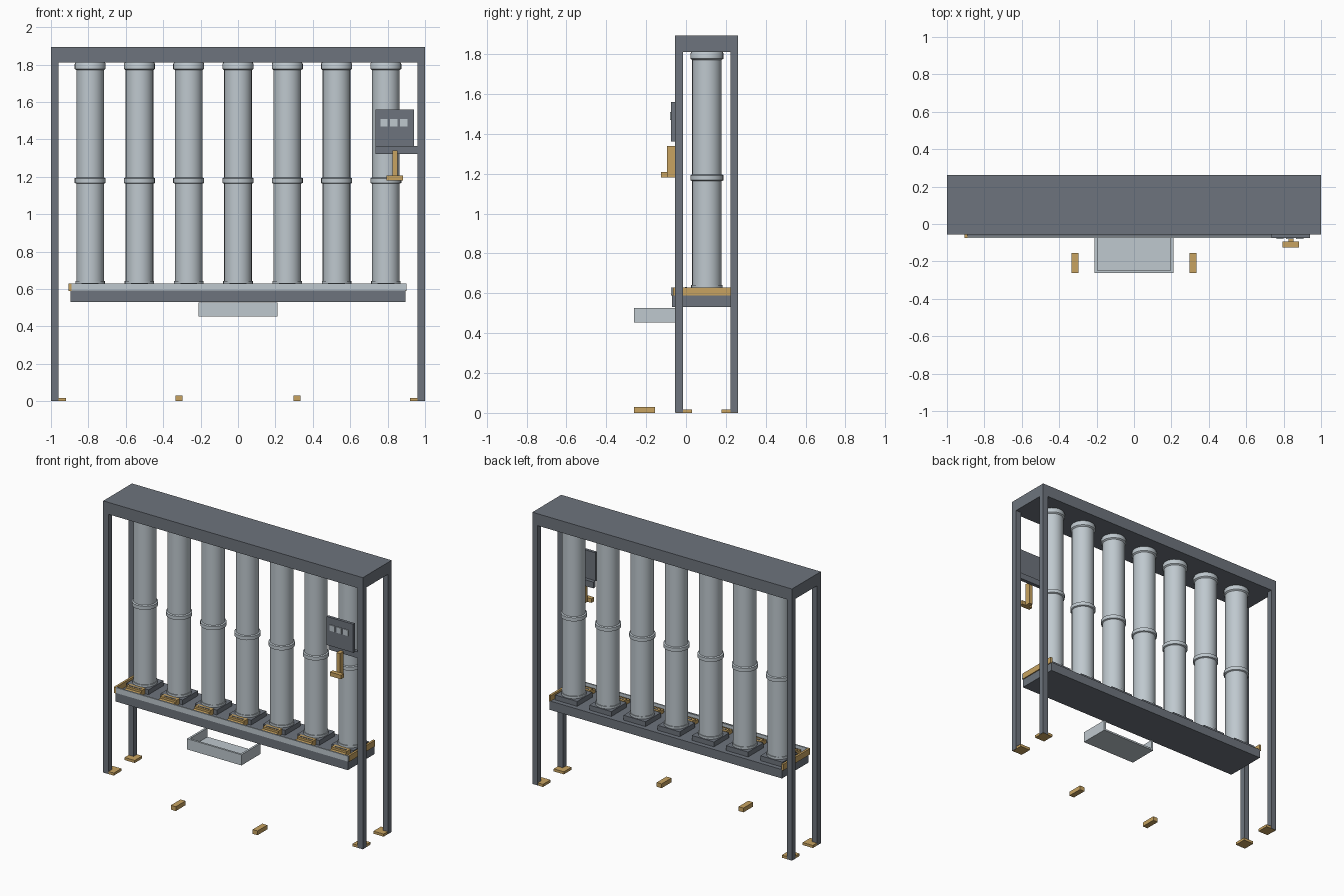
import bpy, bmesh, math
from mathutils import Vector

if "Cube" in bpy.data.objects:
    bpy.data.objects.remove(bpy.data.objects["Cube"])


def material(name, rgb):
    m = bpy.data.materials.new(name)
    m.diffuse_color = (*rgb, 1.0)
    m.use_nodes = True
    m.node_tree.nodes["Principled BSDF"].inputs["Base Color"].default_value = m.diffuse_color
    return m


DARK = material("slate_grey", (0.155, 0.175, 0.205))
LIGHT = material("pale_grey", (0.52, 0.58, 0.62))
BRASS = material("brass", (0.58, 0.37, 0.12))


def finish(name, bm, mat):
    mesh = bpy.data.meshes.new(name)
    bmesh.ops.recalc_face_normals(bm, faces=bm.faces)
    bm.to_mesh(mesh)
    bm.free()
    mesh.materials.append(mat)
    ob = bpy.data.objects.new(name, mesh)
    bpy.context.collection.objects.link(ob)
    return ob


def boxes(name, mat, *spans):
    """One object from boxes given as (x0, x1, y0, y1, z0, z1)."""
    bm = bmesh.new()
    for x0, x1, y0, y1, z0, z1 in spans:
        vs = bmesh.ops.create_cube(bm, size=1.0)["verts"]
        bmesh.ops.scale(bm, vec=Vector((x1 - x0, y1 - y0, z1 - z0)), verts=vs)
        bmesh.ops.translate(bm, verts=vs, vec=Vector(
            ((x0 + x1) / 2, (y0 + y1) / 2, (z0 + z1) / 2)))
    return finish(name, bm, mat)


def lathe(name, mat, profile, x, y, sides=24):
    """Solid of revolution about a vertical axis, smooth around its girth."""
    bm = bmesh.new()
    rings = []
    for r, z in profile:
        rings.append([bm.verts.new((x + r * math.cos(math.tau * i / sides),
                                    y + r * math.sin(math.tau * i / sides), z))
                      for i in range(sides)])
    for a, b in zip(rings, rings[1:]):
        for i in range(sides):
            j = (i + 1) % sides
            bm.faces.new((a[i], a[j], b[j], b[i]))
    bm.faces.new(rings[0])
    bm.faces.new(rings[-1])
    ob = finish(name, bm, mat)
    bpy.ops.object.select_all(action='DESELECT')
    ob.select_set(True)
    bpy.context.view_layer.objects.active = ob
    bpy.ops.object.shade_smooth_by_angle(angle=math.radians(30))
    return ob


FRONT, BACK = -0.055, 0.262

# Frame: top beam, four posts and their foot pads
boxes("top_beam", DARK, (-1, 1, FRONT, BACK, 1.81, 1.893))
for side, sx in (("left", -1), ("right", 1)):
    for end, y0, pad0 in (("front", FRONT, FRONT + 0.002),
                          ("back", BACK - 0.04, BACK - 0.085)):
        xs = sorted((sx, sx * 0.96))
        boxes(f"{side}_{end}_post", DARK, (*xs, y0, y0 + 0.04, 0.001, 1.81))
        ps = sorted((sx * 0.998, sx * 0.92))
        boxes(f"{side}_{end}_foot_pad", BRASS, (*ps, pad0, pad0 + 0.083, 0, 0.018))

# Shelf under the tubes with front rail and end plates
boxes("shelf", DARK, (-0.895, 0.895, -0.07, 0.222, 0.53, 0.592))
boxes("front_rail", LIGHT, (-0.89, 0.9, -0.074, -0.064, 0.592, 0.63))
boxes("left_end_plate", BRASS, (-0.905, -0.89, -0.074, 0.222, 0.588, 0.63))
boxes("right_end_plate", BRASS, (0.887, 0.902, -0.063, 0.222, 0.588, 0.63))

# Seven dispensing tubes, each with collars, a socket and a slide gate
TUBE_Y = 0.105
R, C = 0.074, 0.083
profile = [(0.079, 0.625), (0.079, 0.642), (R, 0.642),
           (R, 1.163), (C, 1.167), (C, 1.192), (R, 1.196),
           (R, 1.77), (C, 1.777), (C, 1.803), (0.078, 1.812)]
for i in range(7):
    x = (i - 3) * 0.2635
    lathe(f"tube_{i + 1}", LIGHT, profile, x, TUBE_Y)
    boxes(f"tube_socket_{i + 1}", DARK,
          (x - 0.085, x + 0.085, 0.022, 0.19, 0.59, 0.626))
    boxes(f"slide_gate_{i + 1}", BRASS,
          (x - 0.06, x + 0.06, -0.05, -0.018, 0.59, 0.615),
          (x - 0.06, x + 0.06, -0.018, 0.024, 0.59, 0.629))
    boxes(f"gate_slot_{i + 1}", DARK,
          (x - 0.045, x + 0.045, -0.004, 0.006, 0.626, 0.631))

# Catch tray, open at the top and rear
T = 0.014
boxes("catch_tray", LIGHT,
      (-0.21, 0.21, -0.262, FRONT, 0.453, 0.465),
      (-0.21, 0.21, -0.262, -0.262 + T, 0.465, 0.527),
      (-0.21, -0.21 + T, -0.262 + T, FRONT, 0.465, 0.527),
      (0.21 - T, 0.21, -0.262 + T, FRONT, 0.465, 0.527))

# Floor blocks in front of the frame
for side, x in (("left", -0.315), ("right", 0.315)):
    boxes(f"{side}_floor_block", BRASS,
          (x - 0.019, x + 0.019, -0.262, -0.155, 0, 0.03))

# Control panel, bracket, buttons and handle
boxes("control_panel", DARK, (0.735, 0.94, -0.075, FRONT, 1.362, 1.56))
boxes("panel_bracket", DARK, (0.735, 0.962, FRONT, -0.03, 1.322, 1.365))
for i in range(3):
    x = 0.78 + i * 0.053
    boxes(f"button_{i + 1}", LIGHT,
          (x - 0.019, x + 0.019, -0.081, -0.075, 1.47, 1.51))
boxes("handle", BRASS,
      (0.825, 0.852, -0.096, FRONT, 1.18, 1.34),
      (0.795, 0.881, -0.125, -0.094, 1.18, 1.208))
